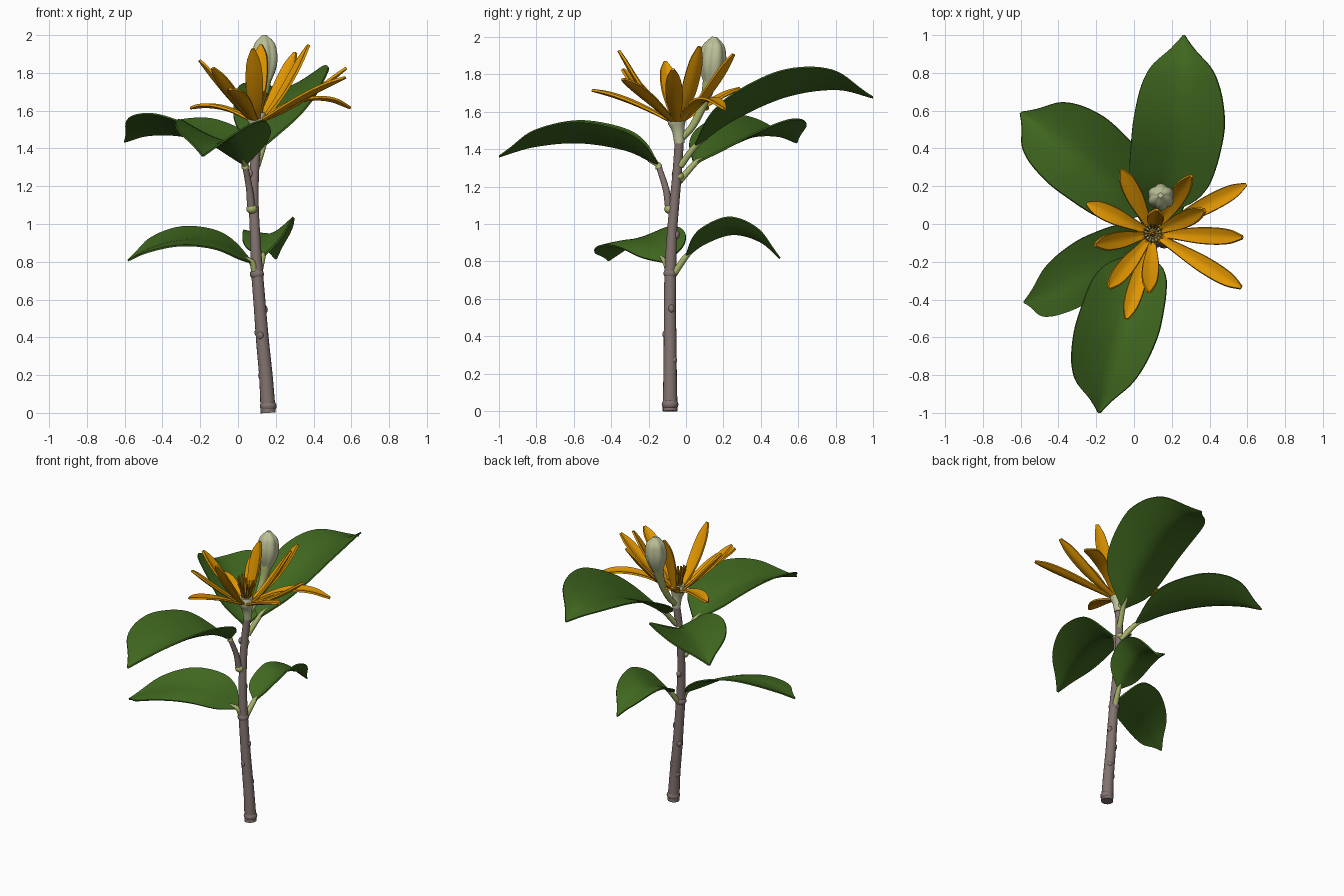
import bpy, bmesh, math, random
from mathutils import Vector as V

if "Cube" in bpy.data.objects:
    bpy.data.objects.remove(bpy.data.objects["Cube"])

random.seed(4)


def material(name, rgb):
    m = bpy.data.materials.new(name)
    m.diffuse_color = (*rgb, 1)
    m.use_nodes = True
    m.node_tree.nodes["Principled BSDF"].inputs["Base Color"].default_value = m.diffuse_color
    return m


GREEN = material("leaf green", (0.052, 0.140, 0.014))
ORANGE = material("petal orange", (0.74, 0.30, 0.0))
BARK = material("bark grey brown", (0.225, 0.172, 0.160))
STALK = material("stalk yellow green", (0.40, 0.46, 0.15))
PALE = material("bud pale green", (0.50, 0.53, 0.31))
STAMEN = material("stamen amber", (0.60, 0.26, 0.003))


def spline(pts, t):
    """Catmull-Rom point at t in 0..1 through a list of vectors."""
    n = len(pts) - 1
    i = min(int(t * n), n - 1)
    f = t * n - i
    b, c = pts[i], pts[i + 1]
    a = pts[i - 1] if i else b * 2 - c
    d = pts[i + 2] if i + 2 <= n else c * 2 - b
    return 0.5 * (2 * b + (c - a) * f + (2 * a - 5 * b + 4 * c - d) * f**2
                  + (3 * b - a - 3 * c + d) * f**3)


def finish(name, bm, mat):
    bmesh.ops.recalc_face_normals(bm, faces=bm.faces)
    me = bpy.data.meshes.new(name)
    bm.to_mesh(me)
    bm.free()
    me.materials.append(mat)
    ob = bpy.data.objects.new(name, me)
    bpy.context.collection.objects.link(ob)
    return ob


def tube(name, pts, radii, mat, rings=16, sides=14, lobes=0, depth=0.0):
    """Round sweep along a spline; optional lobes flute the section."""
    pts = [V(p) for p in pts]
    bm, rows = bmesh.new(), []
    for k in range(rings + 1):
        t = k / rings
        p, r = spline(pts, t), max(spline(radii, t), 0.002)
        tan = (spline(pts, min(t + .01, 1)) - spline(pts, max(t - .01, 0))).normalized()
        u = (V((1, 0, 0)) - tan * tan.x).normalized()
        v = tan.cross(u)
        row = []
        for j in range(sides):
            a = math.tau * j / sides
            rr = r * (1 - depth + depth * abs(math.sin(a * lobes / 2))) if lobes else r
            row.append(bm.verts.new(p + (u * math.cos(a) + v * math.sin(a)) * rr))
        rows.append(row)
    for r0, r1 in zip(rows, rows[1:]):
        for j in range(sides):
            q = (j + 1) % sides
            bm.faces.new((r0[j], r0[q], r1[q], r1[j]))
    bm.faces.new(rows[0])
    bm.faces.new(rows[-1])
    return finish(name, bm, mat)


def blade(name, mid, left, right, profile, mat, thick, rows=32, half=5):
    """Leaf or petal: a midrib spline with a side offset to each edge."""
    mid, left, right = [V(p) for p in mid], V(left), V(right)
    bm, grid = bmesh.new(), []
    for k in range(rows + 1):
        t = k / rows
        m, w = spline(mid, t), max(spline(profile, t), 0.015)
        row = []
        for s in range(-half, half + 1):
            f = abs(s) / half
            o = (left if s < 0 else right) * w
            row.append(bm.verts.new(m + V((o.x * f, o.y * f, o.z * f**1.35))))
        grid.append(row)
    for r0, r1 in zip(grid, grid[1:]):
        for j in range(2 * half):
            bm.faces.new((r0[j], r0[j + 1], r1[j + 1], r1[j]))
    bmesh.ops.recalc_face_normals(bm, faces=bm.faces)
    bmesh.ops.solidify(bm, geom=bm.faces[:], thickness=thick)
    return finish(name, bm, mat)


def knob(name, loc, r, mat, squash=1.0):
    bm = bmesh.new()
    bmesh.ops.create_uvsphere(bm, u_segments=12, v_segments=8, radius=r)
    for v in bm.verts:
        v.co = V((v.co.x, v.co.y, v.co.z * squash)) + V(loc)
    return finish(name, bm, mat)


# Woody stem with small bumps and swollen nodes
STEM = [(.160, -.085, 0), (.148, -.085, .19), (.130, -.085, .38), (.115, -.086, .57),
        (.100, -.083, .76), (.090, -.075, .95), (.083, -.060, 1.13), (.088, -.045, 1.30), (.103, -.035, 1.46)]
tube("stem", STEM, [.040, .036, .034, .032, .031, .027, .026, .025, .024], BARK, 40, 16)
knob("stem_foot", (.160, -.085, .036), .045, BARK, .75)
for i, (t, a) in enumerate([(.13, 2.8), (.18, 1.0), (.27, 4.4), (.28, 2.6), (.36, .3), (.62, 1.5), (.85, 3.6)]):
    p = spline([V(q) for q in STEM], t)
    knob(f"stem_bump_{i}", p + V((math.cos(a), math.sin(a), 0)) * .024, .018, BARK, 1.3)
knob("node_low", (.100, -.083, .735), .038, BARK, .8)
knob("node_mid", (.073, -.088, 1.08), .029, STALK, .9)
knob("node_upper", (.088, -.035, 1.255), .024, STALK, .9)

# Leaves: stalk start, midrib points, offsets to the two edges
LEAF = [.08, .60, .83, .93, .98, 1.0, .95, .84, .64, .29, .01]
leaves = {
    "back": ((.10, -.03, 1.31), [(.135, .05, 1.42), (.19, .25, 1.56), (.235, .53, 1.685), (.25, .80, 1.725),
             (.262, 1.0, 1.68)], (-.24, .0, .03), (.24, -.03, .135)),
    "back_left": ((.085, -.035, 1.23), [(.03, .05, 1.33), (-.10, .19, 1.41), (-.29, .35, 1.47),
                  (-.47, .49, 1.475), (-.60, .59, 1.44)], (-.145, -.145, .115), (.15, .20, .09)),
    "front": ((.07, -.09, 1.08), [(.035, -.15, 1.32), (.0, -.32, 1.40), (-.06, -.57, 1.44),
              (-.13, -.81, 1.42), (-.185, -1.0, 1.365)], (.19, .0, .11), (-.25, .02, .115)),
    "low_left": ((.09, -.09, .74), [(.075, -.11, .80), (-.08, -.19, .895), (-.27, -.285, .92),
                 (-.45, -.37, .88), (-.585, -.415, .81)], (-.03, -.16, -.03), (-.01, .205, .07)),
    "low_right": ((.11, -.06, .74), [(.13, .0, .83), (.15, .10, .90), (.17, .25, .95), (.19, .40, .91),
                  (.20, .505, .82)], (-.14, .02, .02), (.12, -.02, .09)),
}
for name, (root, mid, left, right) in leaves.items():
    blade("leaf_" + name, mid, left, right, LEAF, GREEN, .009)
    a, b, c = V(root), V(mid[0]), V(mid[1])
    if name == "front":  # this leaf sits on a woody side shoot
        tube("side_shoot", [a, (.060, -.108, 1.19), b], [.022, .018, .015], BARK, 10)
        a = a.lerp(b, .9)
    under = V((0, 0, -.004))
    tube("leaf_stalk_" + name, [a, b + under, b.lerp(c, .3) + under], [.019, .016, .007], STALK, 10, 10)

# Flower: receptacle, then spoon-shaped petals given by tip and bend height
C = V((.10, -.05, 1.55))
tube("flower_base", [(.103, -.035, 1.43), (.102, -.042, 1.50), C, (.10, -.05, 1.59)],
     [.028, .034, .050, .044], PALE, 10)
PETAL = [.38, .48, .64, .82, .96, 1.0, .95, .74, .16]
petals = [(.595, .21, 1.62, 1.74), (.57, -.07, 1.83, 1.64), (.565, -.335, 1.78, 1.68), (.08, -.355, 1.93, 1.66),
          (-.04, -.50, 1.72, 1.67), (-.13, -.335, 1.83, 1.66), (-.20, -.11, 1.87, 1.68), (-.25, .11, 1.62, 1.65),
          (-.065, .285, 1.73, 1.66), (.30, .25, 1.91, 1.66), (.37, .07, 1.95, 1.67), (.12, .07, 1.95, 1.75)]
for i, (x, y, z, bend) in enumerate(petals):
    tip = V((x, y, z))
    out = V((x - C.x, y - C.y, 0))
    d = out.normalized()
    start = C + d * .025
    ctrl = C + out * .55
    ctrl.z = bend
    mid = [start * (1 - t)**2 + ctrl * 2 * t * (1 - t) + tip * t * t for t in (0, .25, .5, .75, 1)]
    side = V((-d.y, d.x, 0)) * .042
    cup = side.normalized().cross(tip - start).normalized() * .012
    if cup.z < 0:
        cup = -cup
    blade(f"petal_{i}", mid, -side + cup, side + cup, PETAL, ORANGE, .013, 18, 3)

# Stamens and central column
tube("flower_column", [C, C + V((0, 0, .09)), C + V((0, 0, .17))], [.022, .016, .006], STAMEN, 8, 8)
for i in range(14):
    a = math.tau * i / 14
    d = V((math.cos(a), math.sin(a), 0))
    h = random.uniform(.13, .19)
    tube(f"stamen_{i}", [C + d * .02, C + d * .035 + V((0, 0, h * .6)), C + d * .055 + V((0, 0, h))],
         [.005, .005, .006], STAMEN, 5, 6)

# Closed bud on its own stalk
tube("bud_stalk", [(.10, -.03, 1.45), (.115, .04, 1.53), (.13, .10, 1.66), (.138, .13, 1.77)],
     [.018, .020, .026, .040], STALK, 12)
tube("bud", [(.138, .13, 1.745), (.142, .142, 1.87), (.14, .152, 2.0)],
     [.034, .052, .066, .072, .069, .056, .014], PALE, 24, 48, 6, .13)

# Smooth shading with crisp rims
for ob in bpy.context.scene.objects:
    ob.select_set(True)
    bpy.context.view_layer.objects.active = ob
bpy.ops.object.shade_smooth_by_angle(angle=math.radians(40))
